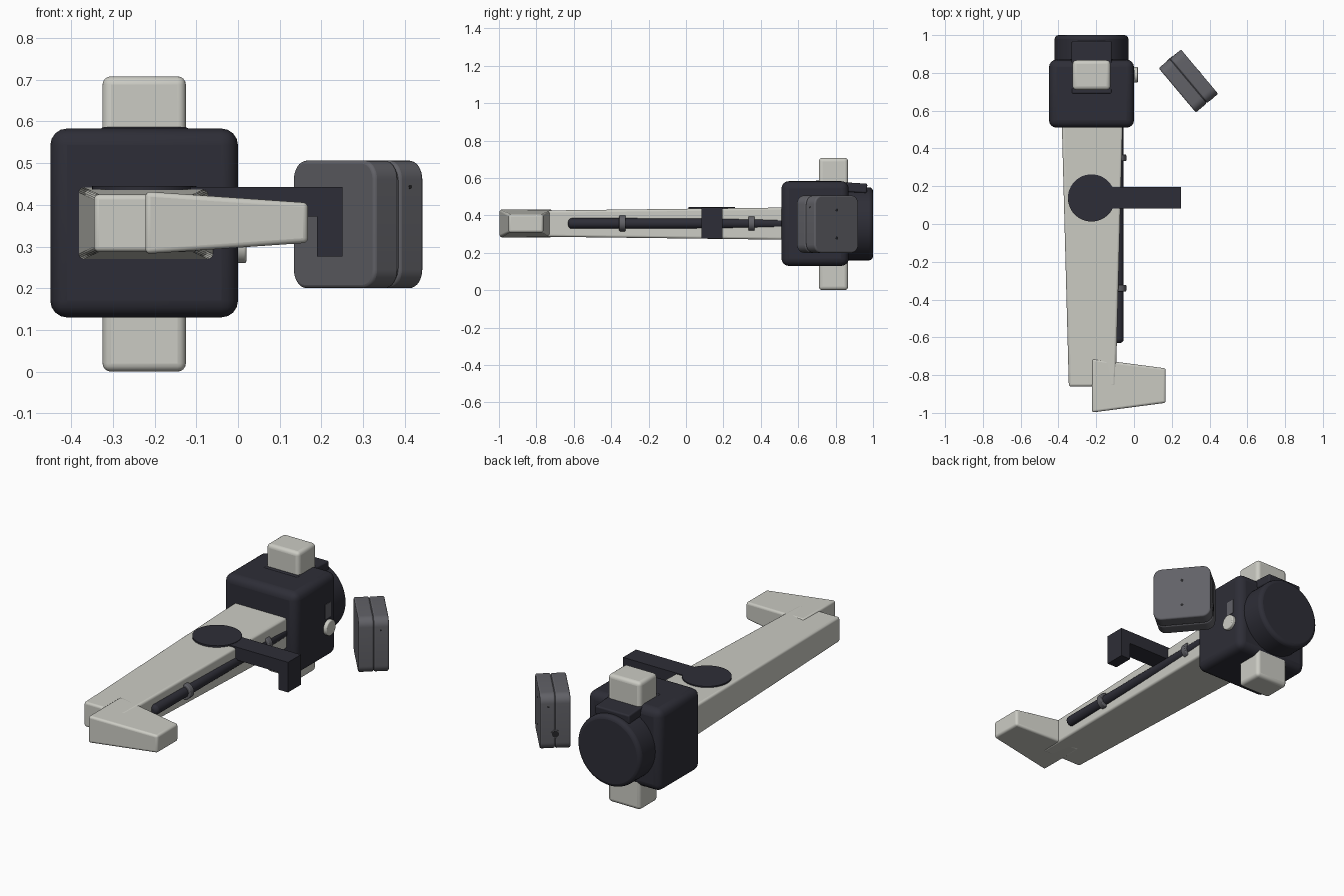
import bpy, bmesh, math
from mathutils import Matrix, Vector

if "Cube" in bpy.data.objects:
    bpy.data.objects.remove(bpy.data.objects["Cube"])


def material(name, rgb):
    m = bpy.data.materials.new(name)
    m.use_nodes = True
    m.diffuse_color = (*rgb, 1)
    bsdf = next(n for n in m.node_tree.nodes if n.type == "BSDF_PRINCIPLED")
    bsdf.inputs["Base Color"].default_value = (*rgb, 1)
    return m


CREAM = material("warm white", (0.60, 0.60, 0.55))
DARK = material("dark slate", (0.027, 0.027, 0.038))
GREY = material("mid grey", (0.12, 0.12, 0.135))
BLACK = material("hole black", (0.02, 0.02, 0.022))


def finish(name, bm, mat, bevel=0, segments=4):
    bmesh.ops.recalc_face_normals(bm, faces=bm.faces)
    mesh = bpy.data.meshes.new(name)
    bm.to_mesh(mesh)
    bm.free()
    ob = bpy.data.objects.new(name, mesh)
    bpy.context.collection.objects.link(ob)
    mesh.materials.append(mat)
    if bevel:
        mod = ob.modifiers.new("rounded edges", "BEVEL")
        mod.width, mod.segments = bevel, segments
        mod.limit_method, mod.angle_limit = "ANGLE", math.radians(40)
    bpy.ops.object.select_all(action="DESELECT")
    ob.select_set(True)
    bpy.context.view_layer.objects.active = ob
    bpy.ops.object.shade_smooth_by_angle(angle=math.radians(35))
    return ob


def block(name, mat, x, y, z, bevel=0, taper=None):
    """Box from ranges; taper = (axis, end, scale) shrinks one end about its centre."""
    bm = bmesh.new()
    bmesh.ops.create_cube(bm, size=1)
    if taper:
        axis, end, scale = taper
        for v in bm.verts:
            if v.co[axis] * end > 0:
                v.co = Vector(c * s for c, s in zip(v.co, scale))
    for v in bm.verts:
        v.co = Vector((a + b) / 2 + c * (b - a) for c, (a, b) in zip(v.co, (x, y, z)))
    return finish(name, bm, mat, bevel)


def disc(name, mat, centre, radius, depth, axis, bevel=0, sides=48):
    bm = bmesh.new()
    turn = Vector((0, 0, 1)).rotation_difference(Vector(axis)).to_matrix().to_4x4()
    bmesh.ops.create_cone(bm, cap_ends=True, segments=sides, radius1=radius, radius2=radius,
                          depth=depth, matrix=Matrix.Translation(centre) @ turn)
    return finish(name, bm, mat, bevel, 3)


# Housing, vertical post and rear drum
block("housing", DARK, (-0.45, 0), (0.51, 0.87), (0.13, 0.583), 0.04)
block("vertical_post", CREAM, (-0.325, -0.125), (0.71, 0.867), (0, 0.708), 0.02)
disc("rear_drum", DARK, (-0.225, 0.925, 0.355), 0.195, 0.15, (0, 1, 0), 0.02, 64)
pad = block("post_collar", DARK, (-0.33, -0.118), (-0.14, 0.14), (-0.05, 0), 0.008)
pad.location = (0, 0.83, 0.578)
pad.rotation_euler.x = math.radians(-3.5)

# Side button and indicator plate
disc("side_button", CREAM, (0.005, 0.79, 0.302), 0.042, 0.03, (1, 0, 0), 0.005)
block("side_plate", GREY, (-0.004, 0.002), (0.765, 0.815), (0.355, 0.435))

# Long tapered arm and hooked tip
block("long_arm", CREAM, (-0.382, -0.06), (-0.86, 0.53), (0.27, 0.442), 0.012,
      (1, -1, (0.77, 1, 0.8)))
block("arm_hook", CREAM, (-0.222, 0.168), (-0.998, -0.713), (0.282, 0.432), 0.012,
      (0, 1, (1, 0.64, 0.64)))

# Side rod with clamp rings
disc("side_rod", DARK, (-0.083, -0.05, 0.357), 0.028, 1.16, (0, 1, 0), 0.018, 24)
for label, y in (("front", -0.34), ("rear", 0.35)):
    disc(label + "_rod_ring", GREY, (-0.083, y, 0.357), 0.042, 0.034, (0, 1, 0), 0.004, 32)

# Pivot disc and angled bracket, swept from an L profile
disc("pivot_disc", DARK, (-0.225, 0.138, 0.43), 0.125, 0.03, (0, 0, 1))
bm = bmesh.new()
outline = [(-0.225, 0.372), (0.19, 0.372), (0.19, 0.276), (0.25, 0.276), (0.25, 0.443), (-0.225, 0.443)]
face = bm.faces.new([bm.verts.new((x, 0.082, z)) for x, z in outline])
swept = bmesh.ops.extrude_face_region(bm, geom=[face])["geom"]
bmesh.ops.translate(bm, vec=(0, 0.113, 0),
                    verts=[g for g in swept if isinstance(g, bmesh.types.BMVert)])
finish("angled_bracket", bm, DARK)

# Detached case: two rounded shells with a seam, turned about z
place = Matrix.Translation((0.288, 0.757, 0.353)) @ Matrix.Rotation(math.radians(-50), 4, "Z")


def case_shell(name, y0, y1, half):
    radius, steps = 0.045, 8
    pts = []
    for q, (sx, sz) in enumerate(((1, 1), (-1, 1), (-1, -1), (1, -1))):
        for i in range(steps + 1):
            a = (q + i / steps) * math.pi / 2
            pts.append((sx * (half - radius) + radius * math.cos(a),
                        sz * (half - radius) + radius * math.sin(a)))
    shell = bmesh.new()
    rings = [[shell.verts.new((px, y, pz)) for px, pz in pts] for y in (y0, y1)]
    for ring in rings:
        shell.faces.new(ring)
    for i in range(len(pts)):
        j = (i + 1) % len(pts)
        shell.faces.new((rings[0][i], rings[0][j], rings[1][j], rings[1][i]))
    finish(name, shell, GREY, 0.008, 3).matrix_world = place


case_shell("case_front_shell", -0.077, -0.001, 0.153)
case_shell("case_rear_shell", 0.001, 0.077, 0.153)
case_shell("case_seam_core", -0.01, 0.01, 0.148)

# Case screw holes and side socket
for label, z in (("upper", 0.075), ("lower", -0.075)):
    disc(label + "_case_hole", BLACK, (0, 0.0765, z), 0.008, 0.003, (0, 1, 0), 0, 16).matrix_world = place
disc("case_socket_rim", GREY, (-0.152, 0, -0.06), 0.023, 0.006, (1, 0, 0), 0, 32).matrix_world = place
disc("case_socket", BLACK, (-0.153, 0, -0.06), 0.018, 0.006, (1, 0, 0), 0, 32).matrix_world = place
for end in (-1, 1):
    disc("case_side_dot", BLACK, (end * 0.153, 0.035, 0.09), 0.005, 0.002, (1, 0, 0), 0, 12).matrix_world = place
